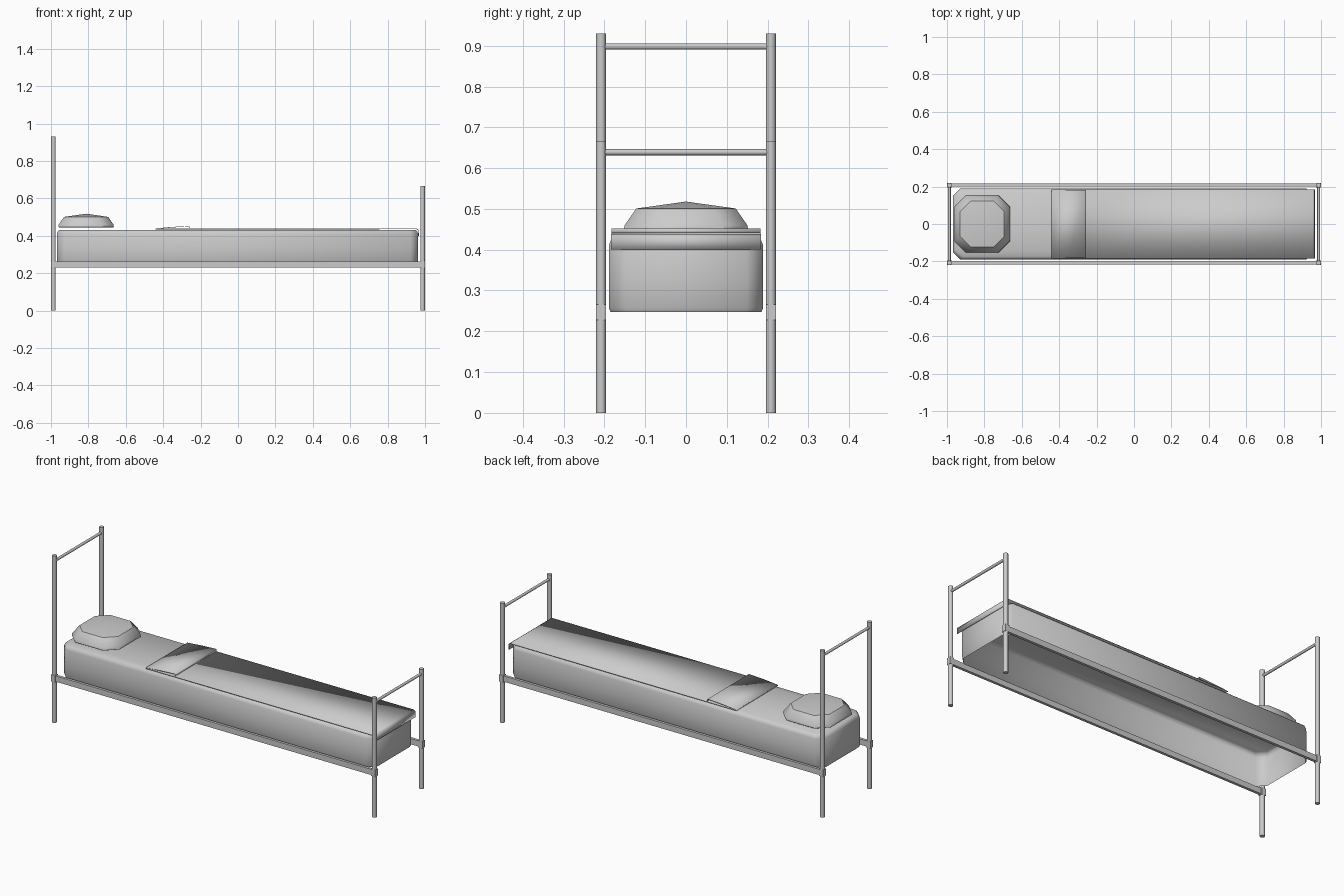
import bpy, bmesh
from math import pi

if "Cube" in bpy.data.objects:
    bpy.data.objects.remove(bpy.data.objects["Cube"])


def finish(name, bm, angle=40):
    bmesh.ops.recalc_face_normals(bm, faces=bm.faces[:])
    me = bpy.data.meshes.new(name)
    bm.to_mesh(me)
    bm.free()
    ob = bpy.data.objects.new(name, me)
    bpy.context.collection.objects.link(ob)
    bpy.ops.object.select_all(action='DESELECT')
    ob.select_set(True)
    bpy.context.view_layer.objects.active = ob
    bpy.ops.object.shade_smooth_by_angle(angle=angle * pi / 180)
    return ob


def rod(name, r, length, loc, rot=(0, 0, 0)):
    bpy.ops.mesh.primitive_cylinder_add(vertices=12, radius=r, depth=length, location=loc, rotation=rot)
    ob = bpy.context.object
    ob.name = name
    bpy.ops.object.shade_smooth_by_angle(angle=0.7)


def box(name, size, loc):
    bpy.ops.mesh.primitive_cube_add(size=1, location=loc)
    ob = bpy.context.object
    ob.name = name
    ob.scale = size


def octagon(cx, hx, hy, c, z):
    pts = [(hx, -hy + c), (hx, hy - c), (hx - c, hy), (-hx + c, hy),
           (-hx, hy - c), (-hx, -hy + c), (-hx + c, -hy), (hx - c, -hy)]
    return [(cx + x, y, z) for x, y in pts]


def loft(rings, bm):
    loops = [[bm.verts.new(p) for p in ring] for ring in rings]
    for a, b in zip(loops, loops[1:]):
        n = len(a)
        for i in range(n):
            bm.faces.new((a[i], a[(i + 1) % n], b[(i + 1) % n], b[i]))
    return loops


def sheet(name, profile, hy, thick):
    bm = bmesh.new()
    rows = [[bm.verts.new((x, s * hy, z)) for s in (-1, 1)] for x, z in profile]
    for a, b in zip(rows, rows[1:]):
        bm.faces.new((a[0], b[0], b[1], a[1]))
    ob = finish(name, bm, 30)
    mod = ob.modifiers.new("thickness", 'SOLIDIFY')
    mod.thickness = thick
    mod.offset = 0


# Metal frame: posts, collars, crossbars, side rails
for end, x, height, bar_z in (("head", -0.987, 0.93, 0.898), ("foot", 0.987, 0.667, 0.639)):
    for side, y in (("front", -0.208), ("back", 0.208)):
        rod(f"{end}_{side}_post", 0.0125, height, (x, y, height / 2))
        box(f"{end}_{side}_collar", (0.026, 0.024, 0.038), (x, y, 0.247))
    rod(f"{end}_crossbar", 0.0075, 0.416, (x, 0, bar_z), (pi / 2, 0, 0))
for side, y in (("front", -0.208), ("back", 0.208)):
    box(f"{side}_rail", (1.974, 0.015, 0.032), (0, y, 0.247))

# Mattress: open-bottomed shell with cut corners
bm = bmesh.new()
rings = [octagon(-0.003, 0.966 - i, 0.189 - i, 0.04, z) for i, z in
         ((0.004, 0.247), (0, 0.257), (0, 0.325), (0, 0.41), (0.005, 0.424), (0.015, 0.432))]
bm.faces.new(loft(rings, bm)[-1])
finish("mattress", bm, 50)

# Pillow: faceted cushion with a peaked top
bm = bmesh.new()
rings = [octagon(-0.812, 0.148 - i, 0.152 - i, c, z) for i, c, z in
         ((0.005, 0.06, 0.443), (0, 0.06, 0.447), (0.001, 0.06, 0.459), (0.03, 0.055, 0.501))]
loops = loft(rings, bm)
bm.faces.new(loops[0][::-1])
peak = bm.verts.new((-0.812, 0, 0.518))
for i in range(8):
    bm.faces.new((loops[-1][i], loops[-1][(i + 1) % 8], peak))
finish("pillow", bm, 40)

# Blanket with a short drop at the foot, and its turned-back fold
sheet("blanket", [(-0.44, 0.436), (0.955, 0.437), (0.964, 0.431), (0.965, 0.40)], 0.184, 0.004)
sheet("blanket_fold", [(-0.44, 0.438), (-0.35, 0.446), (-0.262, 0.451), (-0.26, 0.441)], 0.182, 0.003)
